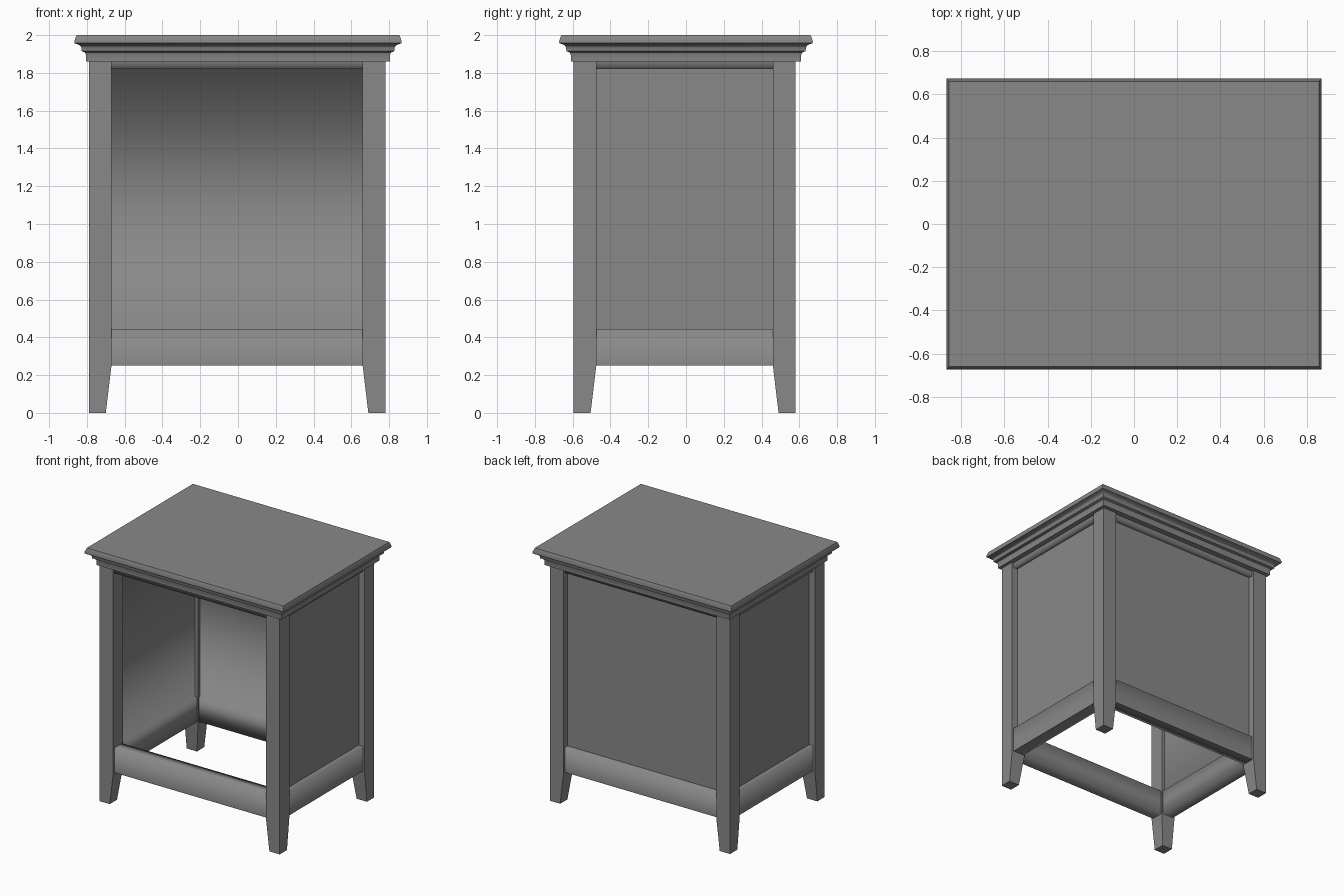
import bpy, bmesh

cube = bpy.data.objects.get("Cube")
if cube:
    bpy.data.objects.remove(cube, do_unlink=True)

paint = bpy.data.materials.new("grey_paint")
paint.use_nodes = True
GREY = (0.25, 0.25, 0.25, 1)
paint.diffuse_color = GREY
paint.node_tree.nodes["Principled BSDF"].inputs["Base Color"].default_value = GREY

# Outer planes of the leg frame
X0, X1, Y0, Y1 = -0.79, 0.78, -0.595, 0.58
LEG, FOOT = 0.12, 0.09
RAIL_LOW, RAIL_TOP, PANEL_TOP, FRAME_TOP = 0.25, 0.445, 1.82, 1.87


def finish(bm, name, smooth=False):
    bmesh.ops.recalc_face_normals(bm, faces=bm.faces)
    for face in bm.faces:
        face.smooth = smooth
    mesh = bpy.data.meshes.new(name)
    bm.to_mesh(mesh)
    bm.free()
    mesh.materials.append(paint)
    obj = bpy.data.objects.new(name, mesh)
    bpy.context.collection.objects.link(obj)
    return obj


def loft(name, rings):
    """Join a stack of equal rings and cap both ends."""
    bm = bmesh.new()
    loops = [[bm.verts.new(p) for p in ring] for ring in rings]
    n = len(loops[0])
    for a, b in zip(loops, loops[1:]):
        for i in range(n):
            j = (i + 1) % n
            bm.faces.new((a[i], a[j], b[j], b[i]))
    bm.faces.new(loops[0])
    bm.faces.new(loops[-1])
    return bm, loops


def rect(xa, xb, ya, yb, z):
    return [(xa, ya, z), (xb, ya, z), (xb, yb, z), (xa, yb, z)]


# Legs: square posts whose two inner faces taper to the foot
for xname, x, sx in (("right", X0, 1), ("left", X1, -1)):
    for yname, y, sy in (("front", Y0, 1), ("back", Y1, -1)):
        rings = [rect(x, x + sx * w, y, y + sy * w, z)
                 for w, z in ((FOOT, 0), (LEG, RAIL_LOW), (LEG, FRAME_TOP))]
        finish(loft(f"{yname}_{xname}_leg", rings)[0], f"{yname}_{xname}_leg")


# Rails and panels: profile of (inset, height, sharp) run between two legs
def run_profile(name, side, profile):
    def place(d, t, z):
        return {"front": (t, Y0 + d, z), "back": (t, Y1 - d, z),
                "right": (X0 + d, t, z), "left": (X1 - d, t, z)}[side]
    lo, hi = (X0, X1) if side in ("front", "back") else (Y0, Y1)
    ends = (lo + LEG - 0.005, hi - LEG + 0.005)
    bm, loops = loft(name, [[place(d, t, z) for d, z, _ in profile] for t in ends])
    for loop in loops:
        for i, v in enumerate(loop):
            bm.edges.get((v, loop[(i + 1) % len(loop)])).smooth = False
    for i, (_, _, sharp) in enumerate(profile):
        bm.edges.get((loops[0][i], loops[1][i])).smooth = not sharp
    finish(bm, name, smooth=True)


OUT, IN, FACE, BACK = 0.015, 0.11, 0.05, 0.095
low_rail = [(OUT, RAIL_LOW, True), (OUT, RAIL_TOP, False)]
top_rail = [(OUT, PANEL_TOP, False), (OUT, FRAME_TOP, True), (IN, FRAME_TOP, True),
            (IN, PANEL_TOP, False)]
panel_wall = (low_rail + [(FACE, RAIL_TOP, True), (FACE, PANEL_TOP, True)] + top_rail
              + [(BACK, PANEL_TOP, False), (BACK, RAIL_TOP, False),
                 (IN, RAIL_TOP, False), (IN, RAIL_LOW, False)])
for side in ("back", "left", "right"):
    run_profile(f"{side}_panel", side, panel_wall)
run_profile("front_lower_rail", "front",
            low_rail + [(IN, RAIL_TOP, False), (IN, RAIL_LOW, False)])
run_profile("front_upper_rail", "front", top_rail)

# Moulded top: rectangle rings following the edge profile (half width, height)
edge = [(0.805, 1.86), (0.805, 1.895), (0.81, 1.908), (0.828, 1.915), (0.83, 1.935),
        (0.836, 1.945), (0.85, 1.952), (0.865, 1.957), (0.867, 1.967), (0.855, 2.0)]
rings = [rect(-w, w, 0.195 - w, w - 0.195, z) for w, z in edge]
top = finish(loft("moulded_top", rings)[0], "moulded_top")
bpy.ops.object.select_all(action="DESELECT")
top.select_set(True)
bpy.context.view_layer.objects.active = top
bpy.ops.object.shade_smooth_by_angle(angle=0.7)
